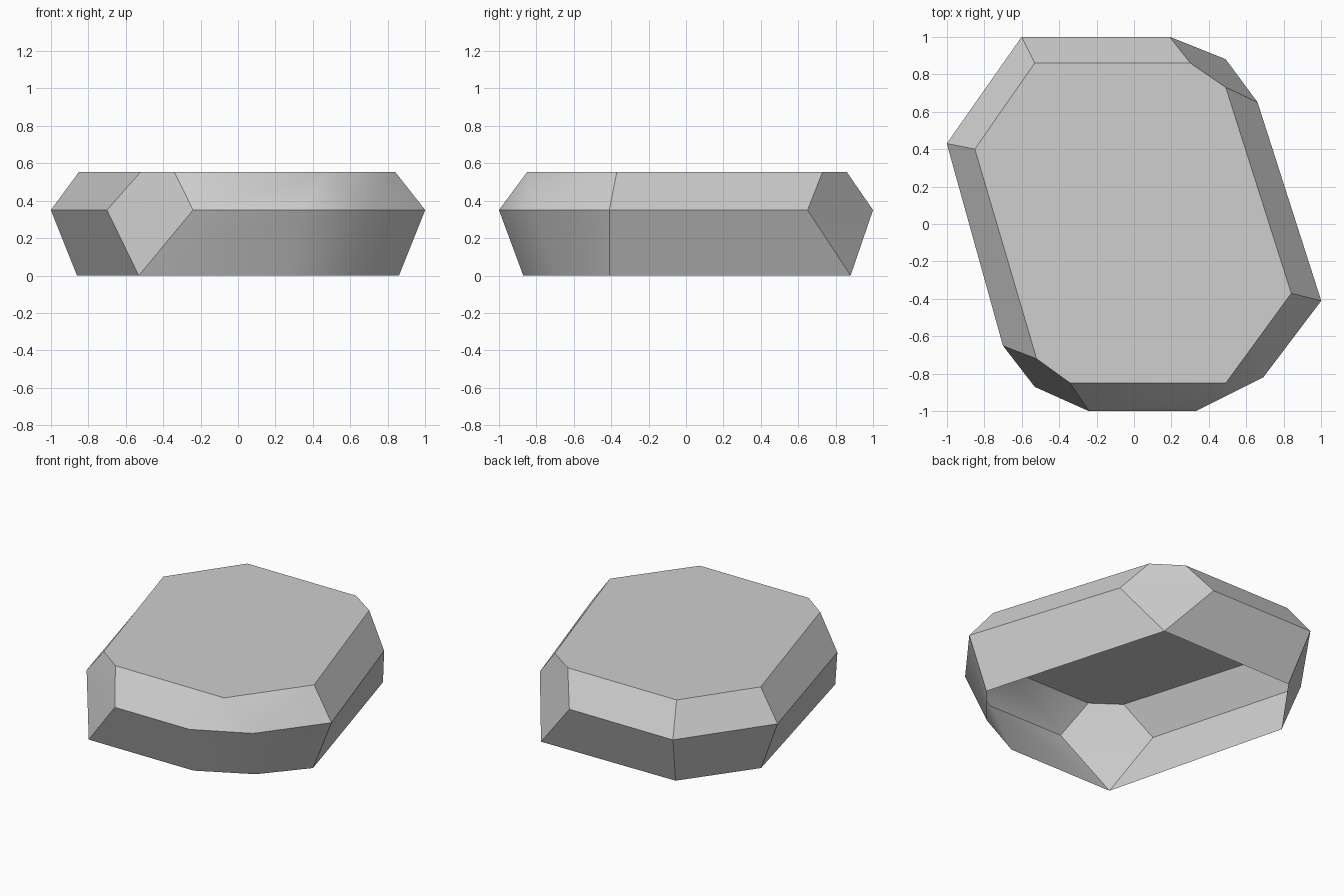
import bpy
import bmesh
import math

cube = bpy.data.objects.get("Cube")
if cube:
    bpy.data.objects.remove(cube, do_unlink=True)


def flat_material(name, color):
    mat = bpy.data.materials.new(name)
    mat.use_nodes = True
    mat.diffuse_color = color
    shader = next(n for n in mat.node_tree.nodes if n.type == "BSDF_PRINCIPLED")
    shader.inputs["Base Color"].default_value = color
    return mat


# Three matching outlines, counter-clockwise from the front right corner.
# A repeated point closes a facet to a tip.
top_outline = [(-.34, -.85), (.49, -.85), (.49, -.85), (.84, -.37), (.49, .73),
               (.30, .86), (-.53, .86), (-.85, .40), (-.52, -.72)]
waist_outline = [(-.24, -1), (.33, -1), (.69, -.82), (1, -.41), (.66, .65),
                 (.19, 1), (-.60, 1), (-1, .43), (-.70, -.65)]
base_outline = [(-.53, -.87), (.27, -.87), (.62, -.69), (.86, -.41), (.49, .88),
                (.49, .88), (-.53, .87), (-.86, .41), (-.53, -.87)]


def add_ring(bm, outline, height):
    return [bm.verts.new((x, y, height)) for x, y in outline]


def bridge(bm, lower, upper):
    count = len(lower)
    for i in range(count):
        j = (i + 1) % count
        bm.faces.new((lower[i], lower[j], upper[j], upper[i]))


# Hollow stone shell: flared lower wall, bevelled shoulder, flat cap, open base
bm = bmesh.new()
base = add_ring(bm, base_outline, 0)
waist = add_ring(bm, waist_outline, .35)
top = add_ring(bm, top_outline, .553)
bridge(bm, base, waist)
bridge(bm, waist, top)
bm.faces.new([v for i, v in enumerate(top) if top_outline[i] != top_outline[i - 1]])
bmesh.ops.remove_doubles(bm, verts=bm.verts[:], dist=.001)

mesh = bpy.data.meshes.new("stone_shell")
bm.to_mesh(mesh)
bm.free()
mesh.materials.append(flat_material("stone_grey", (.62, .62, .62, 1)))

stone = bpy.data.objects.new("stone_shell", mesh)
bpy.context.collection.objects.link(stone)

# Soften only the rounded front left corner
bpy.ops.object.select_all(action="DESELECT")
stone.select_set(True)
bpy.context.view_layer.objects.active = stone
bpy.ops.object.shade_smooth_by_angle(angle=math.radians(31))
